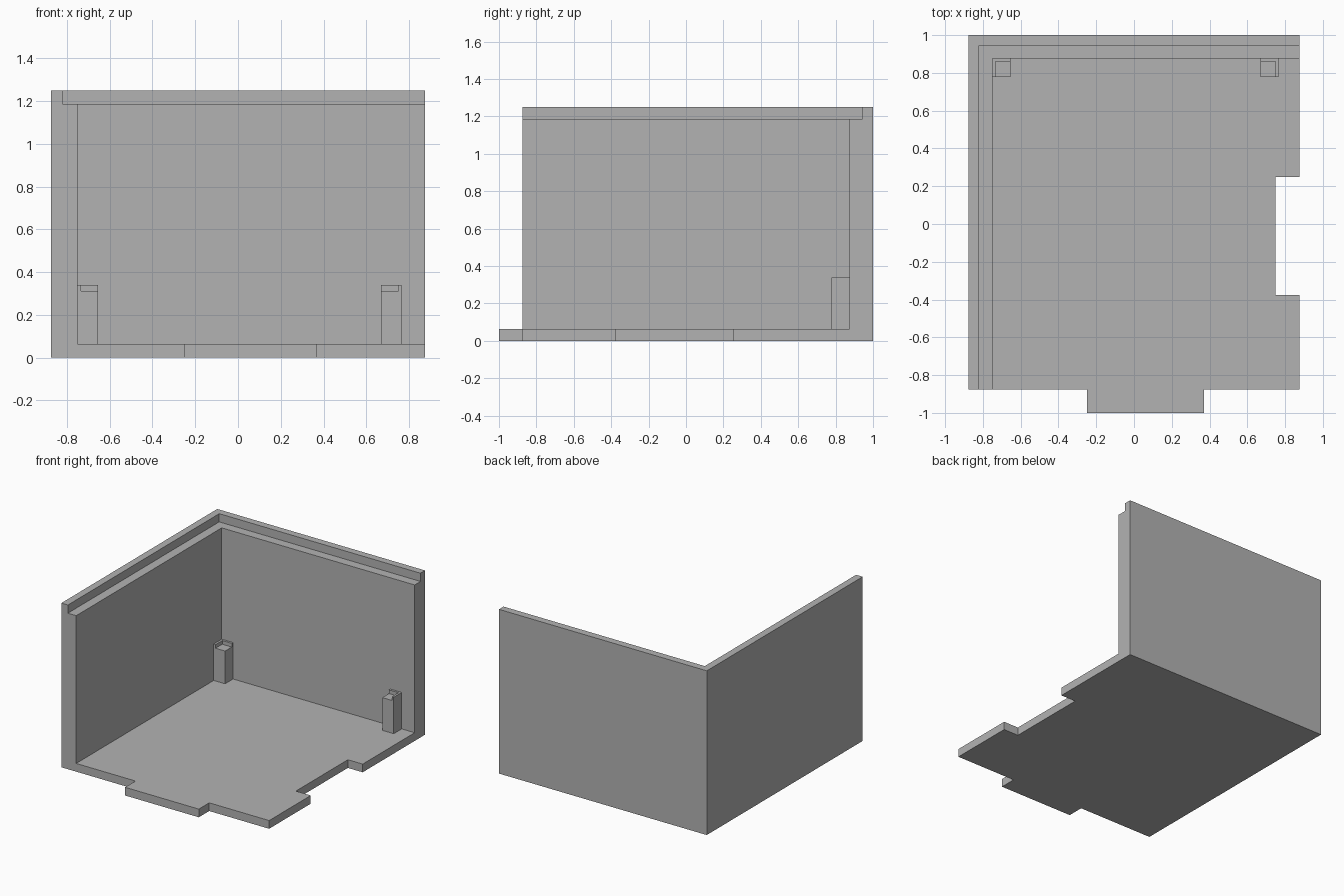
import bpy
import bmesh

if "Cube" in bpy.data.objects:
    bpy.data.objects.remove(bpy.data.objects["Cube"])

# Single matte grey
grey = bpy.data.materials.new("plain_grey")
grey.use_nodes = True
colour = (0.45, 0.45, 0.45, 1)
grey.diffuse_color = colour
grey.node_tree.nodes["Principled BSDF"].inputs["Base Color"].default_value = colour


def finish(name, bm):
    bmesh.ops.recalc_face_normals(bm, faces=bm.faces)
    mesh = bpy.data.meshes.new(name)
    bm.to_mesh(mesh)
    bm.free()
    mesh.materials.append(grey)
    obj = bpy.data.objects.new(name, mesh)
    bpy.context.collection.objects.link(obj)
    return obj


def prism(name, outline, z0, z1):
    bm = bmesh.new()
    face = bm.faces.new([bm.verts.new((x, y, z0)) for x, y in outline])
    top = bmesh.ops.extrude_face_region(bm, geom=[face])["geom"]
    verts = [v for v in top if isinstance(v, bmesh.types.BMVert)]
    bmesh.ops.translate(bm, verts=verts, vec=(0, 0, z1 - z0))
    return finish(name, bm)


HALF_X, FRONT, BACK = 0.875, -0.875, 1.0
WALL, LIP, FLOOR, LEDGE, TOP = 0.125, 0.055, 0.0625, 1.1875, 1.25

# Two walls: a rebated section swept round the mitred corner
section = [(0, 0), (0, TOP), (LIP, TOP), (LIP, LEDGE), (WALL, LEDGE), (WALL, 0)]
bm = bmesh.new()
rings = []
for station in ("front", "corner", "end"):
    ring = []
    for inset, z in section:
        x = HALF_X if station == "end" else -HALF_X + inset
        y = FRONT if station == "front" else BACK - inset
        ring.append(bm.verts.new((x, y, z)))
    rings.append(ring)
for a, b in zip(rings, rings[1:]):
    for i in range(len(section)):
        j = (i + 1) % len(section)
        bm.faces.new((a[i], a[j], b[j], b[i]))
bm.faces.new(rings[0])
bm.faces.new(rings[-1])
finish("corner_walls", bm)

# Floor with a front tab and a matching notch in the open side
inner_x, inner_y = -HALF_X + WALL, BACK - WALL
prism("floor", [
    (inner_x, FRONT), (-0.25, FRONT), (-0.25, -1), (0.37, -1), (0.37, FRONT),
    (HALF_X, FRONT), (HALF_X, -0.375), (0.75, -0.375), (0.75, 0.25),
    (HALF_X, 0.25), (HALF_X, inner_y), (inner_x, inner_y)], 0, FLOOR)

# Corner posts, each with a raised L-shaped rim at the back and outer side
SIZE, RIM = 0.096, 0.016
for side, outer, out in (("right", inner_x, -1), ("left", 0.766, 1)):
    inner = outer - out * SIZE
    rim_x = outer - out * RIM
    near, rim_y = inner_y - SIZE, inner_y - RIM
    prism(side + "_post", [(inner, near), (outer, near),
                           (outer, inner_y), (inner, inner_y)], FLOOR, 0.312)
    prism(side + "_post_rim", [(rim_x, near), (outer, near), (outer, inner_y),
                               (inner, inner_y), (inner, rim_y), (rim_x, rim_y)],
          0.312, 0.34)
